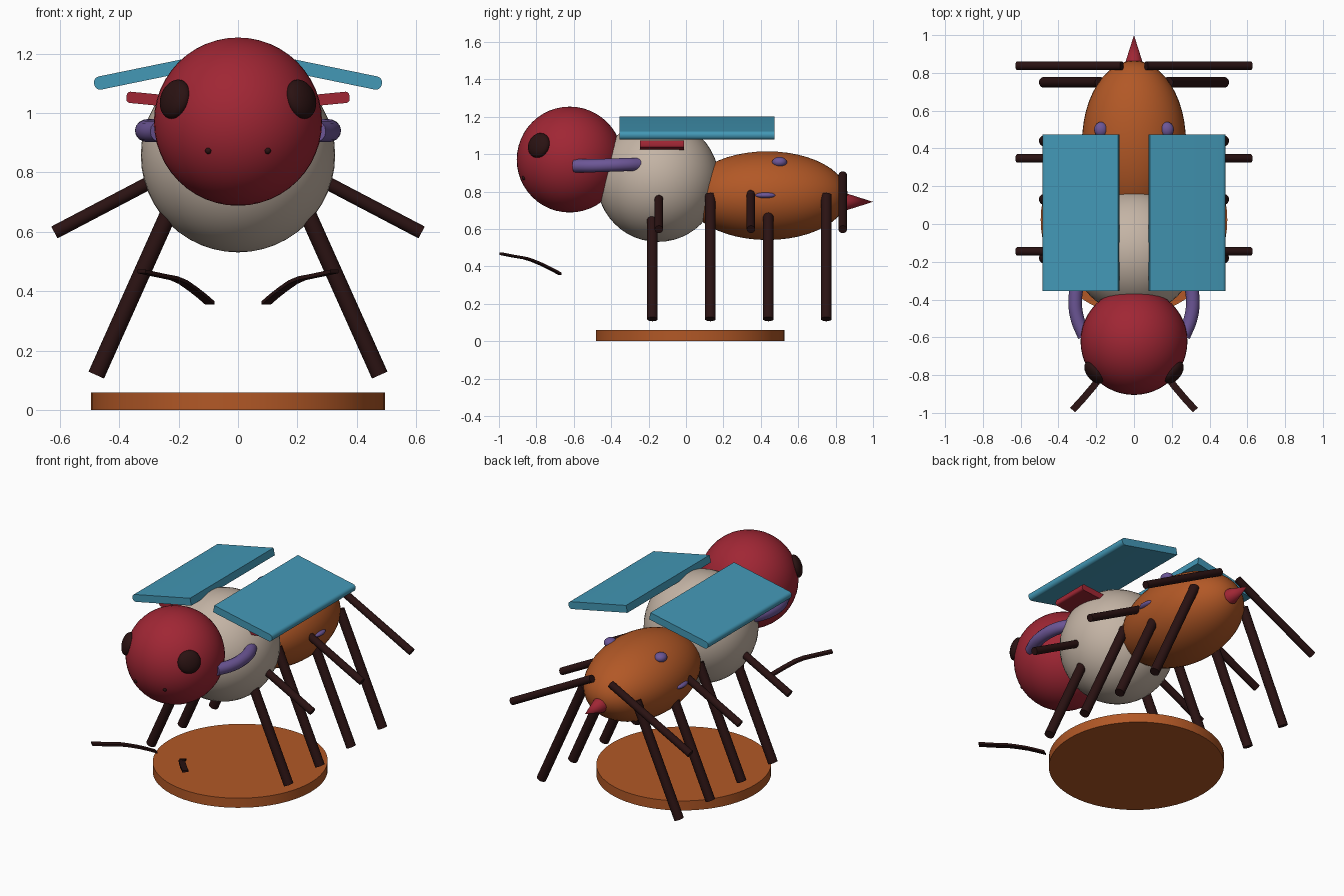
import bpy, bmesh, math
from mathutils import Vector

if "Cube" in bpy.data.objects:
    bpy.data.objects.remove(bpy.data.objects["Cube"])


def colour(name, r, g, b):
    m = bpy.data.materials.new(name)
    lin = [((c / 255 + 0.055) / 1.055) ** 2.4 for c in (r, g, b)]
    m.diffuse_color = (*lin, 1)
    m.use_nodes = True
    m.node_tree.nodes["Principled BSDF"].inputs["Base Color"].default_value = m.diffuse_color
    return m


RED = colour("red", 160, 38, 52)
TEAL = colour("teal", 67, 152, 182)
ORANGE = colour("orange", 178, 88, 38)
CREAM = colour("cream", 196, 180, 165)
PURPLE = colour("purple", 108, 86, 150)
DARK = colour("dark brown", 42, 18, 18)


def finish(name, mat, smooth=True):
    ob = bpy.context.object
    ob.name = name
    ob.data.materials.append(mat)
    if smooth:
        bpy.ops.object.shade_smooth_by_angle(angle=math.radians(35))
    return ob


def ball(name, mat, loc, radii, facing=None, segs=48):
    """Ellipsoid; its local z can be turned to a facing direction."""
    bpy.ops.mesh.primitive_uv_sphere_add(segments=segs, ring_count=segs // 2, location=loc)
    ob = finish(name, mat)
    ob.scale = radii
    if facing:
        ob.rotation_euler = Vector(facing).to_track_quat('Z', 'Y').to_euler()
    return ob


def rod(name, mat, a, b, r1, r2=None, segs=20):
    """Straight cylinder or cone from a to b."""
    a, b = Vector(a), Vector(b)
    bpy.ops.mesh.primitive_cone_add(vertices=segs, radius1=r1, radius2=r1 if r2 is None else r2,
                                    depth=(b - a).length, location=(a + b) / 2,
                                    rotation=(b - a).to_track_quat('Z', 'Y').to_euler())
    return finish(name, mat)


def plate(name, mat, inner, outer, y0, y1, thick, bevel):
    """Tilted slab between inner and outer (x, z) points, rounded on its outer long edges."""
    dx, dz = outer[0] - inner[0], outer[1] - inner[1]
    bpy.ops.mesh.primitive_cube_add(
        size=1, location=((inner[0] + outer[0]) / 2, (y0 + y1) / 2, (inner[1] + outer[1]) / 2))
    ob = finish(name, mat, False)
    bm = bmesh.new()
    bm.from_mesh(ob.data)
    bmesh.ops.scale(bm, vec=(math.hypot(dx, dz), y1 - y0, thick), verts=bm.verts)
    rim = [e for e in bm.edges if all(v.co.x > 0 for v in e.verts)
           and abs(e.verts[0].co.y - e.verts[1].co.y) > 0.01]
    bmesh.ops.bevel(bm, geom=rim, offset=bevel, segments=5, profile=0.5, affect='EDGES')
    bm.to_mesh(ob.data)
    bm.free()
    ob.rotation_euler.y = -math.atan2(dz, dx)
    bpy.ops.object.shade_smooth_by_angle(angle=math.radians(35))
    return ob


def ribbon(name, mat, pts, width, thick):
    """Flat strip along a path."""
    bm = bmesh.new()
    rings = []
    for i, p in enumerate(pts):
        t = Vector(pts[min(i + 1, len(pts) - 1)]) - Vector(pts[max(i - 1, 0)])
        side = t.cross(Vector((0, 0, 1))).normalized() * width / 2
        up = Vector((0, 0, thick / 2))
        rings.append([bm.verts.new(Vector(p) + s * side + u * up)
                      for s, u in ((-1, -1), (1, -1), (1, 1), (-1, 1))])
    for a, b in zip(rings, rings[1:]):
        for k in range(4):
            n = (k + 1) % 4
            bm.faces.new((a[k], a[n], b[n], b[k]))
    bm.faces.new(rings[0])
    bm.faces.new(rings[-1])
    bmesh.ops.recalc_face_normals(bm, faces=bm.faces)
    me = bpy.data.meshes.new(name)
    bm.to_mesh(me)
    bm.free()
    me.materials.append(mat)
    ob = bpy.data.objects.new(name, me)
    bpy.context.collection.objects.link(ob)
    return ob


def tube(name, mat, pts, radius):
    """Smooth round tube through the points."""
    cu = bpy.data.curves.new(name, 'CURVE')
    cu.dimensions = '3D'
    cu.bevel_depth = radius
    cu.bevel_resolution = 5
    cu.use_fill_caps = True
    sp = cu.splines.new('BEZIER')
    sp.bezier_points.add(len(pts) - 1)
    for bp, p in zip(sp.bezier_points, pts):
        bp.co = p
        bp.handle_left_type = bp.handle_right_type = 'AUTO'
    cu.materials.append(mat)
    ob = bpy.data.objects.new(name, cu)
    bpy.context.collection.objects.link(ob)
    bpy.ops.object.select_all(action='DESELECT')
    ob.select_set(True)
    bpy.context.view_layer.objects.active = ob
    bpy.ops.object.convert(target='MESH')
    bpy.context.object.name = name
    bpy.ops.object.shade_smooth_by_angle(angle=math.radians(40))
    return bpy.context.object


def mirrored(ob):
    """Mirror a right-hand part across x = 0."""
    bpy.context.view_layer.update()
    ob.data.transform(ob.matrix_world)
    ob.location = ob.rotation_euler = (0, 0, 0)
    ob.scale = (1, 1, 1)
    ob.modifiers.new("mirror", 'MIRROR').use_mirror_merge = False


# Stand
bpy.ops.mesh.primitive_cylinder_add(vertices=64, radius=1, depth=0.06, location=(0, 0.022, 0.03))
finish("stand", ORANGE).scale = (0.494, 0.504, 1)

# Body
HEAD = Vector((0, -0.622, 0.971))
ball("head", RED, HEAD, (0.283,) * 3)
ball("thorax", CREAM, (0, -0.15, 0.858), (0.327,) * 3)
ball("abdomen", ORANGE, (0, 0.435, 0.778), (0.275, 0.43, 0.237))
rod("stinger", RED, (0, 0.855, 0.745), (0, 1.0, 0.745), 0.046, 0, 24)

# Face
eye_dir = Vector((0.213, -0.165, 0.076)).normalized()
mirrored(ball("eyes", DARK, HEAD + eye_dir * 0.278, (0.068, 0.068, 0.036), eye_dir, 32))
mirrored(ball("nostrils", DARK, (0.1, -0.867, 0.873), (0.011,) * 3, None, 12))
mirrored(ribbon("antennae", DARK, [
    (0.095, -0.675, 0.361), (0.12, -0.715, 0.383), (0.152, -0.765, 0.408), (0.185, -0.82, 0.431),
    (0.215, -0.86, 0.444), (0.27, -0.925, 0.455), (0.325, -0.985, 0.467)], 0.036, 0.012))

# Curved arms linking thorax and head
mirrored(tube("arms", PURPLE, [
    (0.262, -0.595, 0.938), (0.3, -0.5, 0.938), (0.311, -0.41, 0.941),
    (0.298, -0.32, 0.944), (0.262, -0.245, 0.945)], 0.036))

# Wings and small hind wings
mirrored(plate("wings", TEAL, (0.08, 1.18), (0.484, 1.097), -0.355, 0.473, 0.045, 0.02))
mirrored(plate("small_wings", RED, (0.13, 1.03), (0.375, 1.054), -0.245, -0.01, 0.038, 0.012))

# Long walking legs
for y in (-0.18, 0.13, 0.44, 0.75):
    mirrored(rod("long_legs", DARK, (0.18, y, 0.782), (0.477, y, 0.118), 0.0285))

# Short raised legs
for y in (-0.145, 0.347, 0.838):
    mirrored(rod("short_legs", DARK, (0.065, y, 0.888), (0.618, y, 0.598), 0.0225))

# Spots on the abdomen
mirrored(ball("upper_spots", PURPLE, (0.175, 0.5, 0.957), (0.036, 0.04, 0.028), None, 24))
mirrored(ball("side_spots", PURPLE, (0.265, 0.425, 0.78), (0.025, 0.056, 0.016), None, 24))
